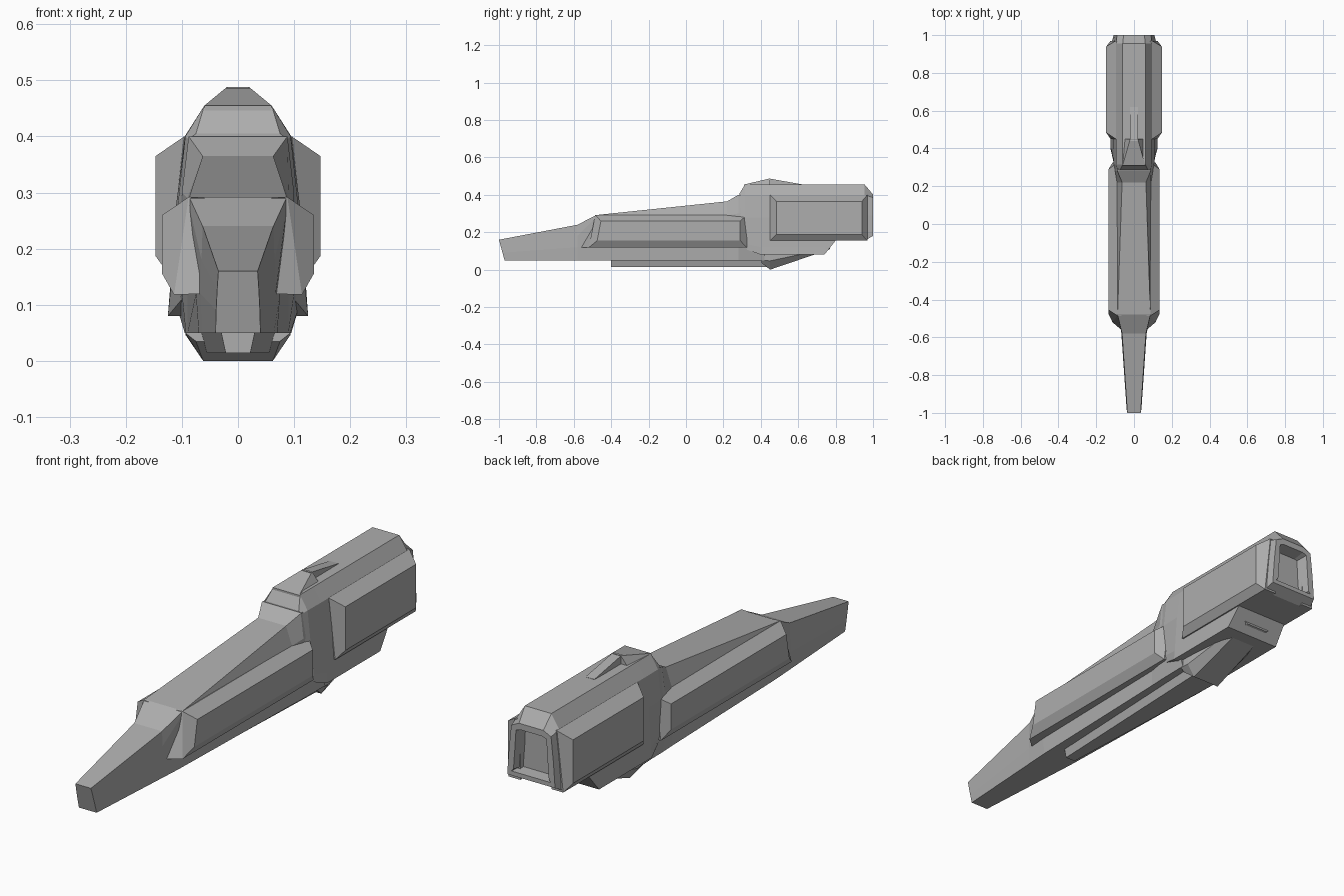
import bpy, bmesh

cube = bpy.data.objects.get("Cube")
if cube:
    bpy.data.objects.remove(cube)

grey = bpy.data.materials.new("hull grey")
grey.use_nodes = True
GREY = (0.42, 0.42, 0.42, 1)
grey.diffuse_color = GREY
grey.node_tree.nodes["Principled BSDF"].inputs["Base Color"].default_value = GREY


def loft(name, rings, recess=None):
    """Skin closed rings of points; optionally sink a panel in the last cap."""
    bm = bmesh.new()
    loops = [[bm.verts.new(p) for p in ring] for ring in rings]
    n = len(loops[0])
    for a, b in zip(loops, loops[1:]):
        for i in range(n):
            j = (i + 1) % n
            bm.faces.new((a[i], a[j], b[j], b[i]))
    bm.faces.new(loops[0])
    cap = bm.faces.new(loops[-1])
    bmesh.ops.recalc_face_normals(bm, faces=bm.faces)
    if recess:
        bmesh.ops.inset_region(bm, faces=[cap], thickness=recess[0])
        bmesh.ops.inset_region(bm, faces=[cap], thickness=0.01, depth=-recess[1])
    mesh = bpy.data.meshes.new(name)
    bm.to_mesh(mesh)
    bm.free()
    mesh.materials.append(grey)
    obj = bpy.data.objects.new(name, mesh)
    bpy.context.collection.objects.link(obj)
    return obj


def section(y, half, lean=0):
    """Mirror a half profile, bottom to top; lean shifts the top along y."""
    low, high = half[0][1], half[-1][1]
    right = [(x, y + lean * (z - low) / (high - low), z) for x, z in half]
    return right + [(-x, yy, z) for x, yy, z in reversed(right)]


# Long front hull, from the blunt nose to the neck
loft("front_hull", [
    section(-0.97, [(.04, .05), (.039, .09), (.037, .13), (.035, .16)], -0.03),
    section(-0.58, [(.064, .05), (.067, .12), (.065, .18), (.063, .24)]),
    section(-0.48, [(.07, .05), (.075, .12), (.088, .28), (.087, .292)]),
    section(0.22, [(.09, .05), (.09, .12), (.09, .29), (.063, .365)]),
    section(0.28, [(.093, .05), (.1, .12), (.1, .30), (.088, .40)]),
    section(0.42, [(.095, .05), (.11, .10), (.1, .30), (.088, .40)]),
])

# Rear housing with a recessed end
REAR = [(.125, .08), (.121, .12), (.11, .28), (.095, .40), (.06, .455)]
LIFTED = [(.119, .155), (.117, .19), (.108, .29), (.095, .40), (.06, .455)]
loft("rear_housing", [
    section(0.285, [(.09, .125), (.098, .14), (.1, .28), (.088, .395), (.075, .405)], 0.0),
    section(0.315, [(.1, .11), (.105, .14), (.107, .28), (.094, .40), (.06, .455)]),
    section(0.40, REAR),
    section(0.74, REAR),
    section(0.80, LIFTED),
    section(0.955, LIFTED),
    section(1.0, [(.108, .18), (.106, .21), (.1, .29), (.09, .385), (.055, .402)]),
], recess=(0.026, 0.05))

# Raised sight: a wedge narrowing to a peak, then a thin tail
loft("sight_wedge", [
    section(0.31, [(.06, .44), (.06, .455)]),
    section(0.45, [(.06, .44), (.02, .488)]),
])
loft("sight_tail", [
    section(0.44, [(.022, .44), (.02, .488)]),
    section(0.62, [(.022, .44), (.02, .456)]),
])

# Keel strip and the wedge behind it
loft("keel", [
    section(-0.40, [(.022, .014), (.032, .06)]),
    section(0.45, [(.056, .014), (.07, .06)]),
])
loft("keel_wedge", [
    section(0.405, [(.075, .035), (.094, .05), (.094, .10)]),
    section(0.45, [(.062, 0), (.094, .047), (.094, .10)]),
    section(0.70, [(.055, .085), (.075, .10), (.075, .13)]),
    section(0.77, [(.05, .11), (.065, .12), (.065, .14)]),
])


def side_panel(name, rings):
    """Chamfered side block; each ring gives y and z ranges, top lean and x."""
    for label, s in (("left", 1), ("right", -1)):
        loft(label + "_" + name, [
            [(s * xb, y0, z0), (s * xb, y1, z0), (s * xt, y1, z1), (s * xt, y0 + lean, z1)]
            for y0, y1, z0, z1, lean, xb, xt in rings])


side_panel("front_panel", [
    (-.575, .33, .12, .29, .09, .05, .06),
    (-.52, .325, .118, .292, .035, .114, .088),
    (-.475, .29, .155, .26, .02, .135, .135),
])
side_panel("rear_panel", [
    (.45, .97, .155, .40, 0, .07, .07),
    (.45, .97, .155, .40, 0, .124, .096),
    (.483, .94, .187, .365, 0, .147, .147),
])
